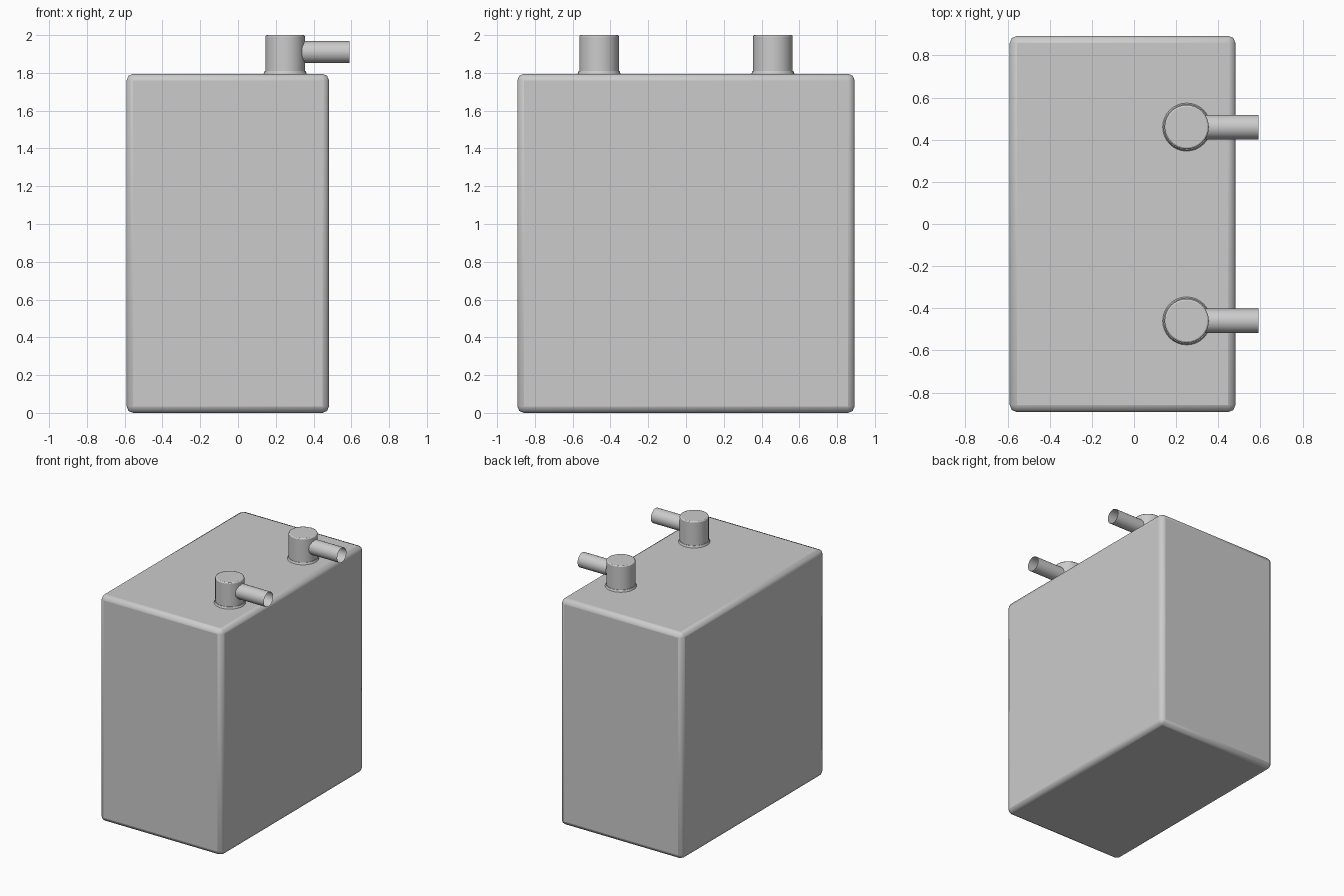
import bpy, bmesh, math
from mathutils import Matrix, Vector

if "Cube" in bpy.data.objects:
    bpy.data.objects.remove(bpy.data.objects["Cube"])


def finish(name, bm, bevel=0.0, segments=2):
    mesh = bpy.data.meshes.new(name)
    bm.to_mesh(mesh)
    bm.free()
    ob = bpy.data.objects.new(name, mesh)
    bpy.context.collection.objects.link(ob)
    if bevel:
        mod = ob.modifiers.new("rounded_edges", 'BEVEL')
        mod.width = bevel
        mod.segments = segments
        mod.limit_method = 'ANGLE'
    bpy.ops.object.select_all(action='DESELECT')
    ob.select_set(True)
    bpy.context.view_layer.objects.active = ob
    bpy.ops.object.shade_smooth_by_angle(angle=math.radians(35))
    return ob


def box(name, lo, hi, bevel):
    bm = bmesh.new()
    lo, hi = Vector(lo), Vector(hi)
    bmesh.ops.create_cube(bm, size=1, matrix=Matrix.Translation((lo + hi) / 2)
                          @ Matrix.Diagonal((*(hi - lo), 1)))
    return finish(name, bm, bevel)


def tube(name, start, end, r1, r2, capped=True, bevel=0.0):
    bm = bmesh.new()
    start, end = Vector(start), Vector(end)
    axis = end - start
    mat = (Matrix.Translation((start + end) / 2)
           @ axis.to_track_quat('Z', 'Y').to_matrix().to_4x4())
    bmesh.ops.create_cone(bm, cap_ends=capped, segments=32, radius1=r1,
                          radius2=r2, depth=axis.length, matrix=mat)
    return finish(name, bm, bevel)


# Main case with softly rounded edges
box("case", (-0.59, -0.893, 0.0), (0.482, 0.893, 1.795), 0.035)

# Two terminals: low collar, upright post, open side pipe
for side, y in (("front", -0.46), ("back", 0.46)):
    tube(side + "_collar", (0.25, y, 1.785), (0.25, y, 1.81), 0.118, 0.108)
    tube(side + "_post", (0.25, y, 1.79), (0.25, y, 2.0), 0.105, 0.105, bevel=0.008)
    tube(side + "_pipe", (0.34, y, 1.91), (0.59, y, 1.91), 0.058, 0.058, capped=False)
